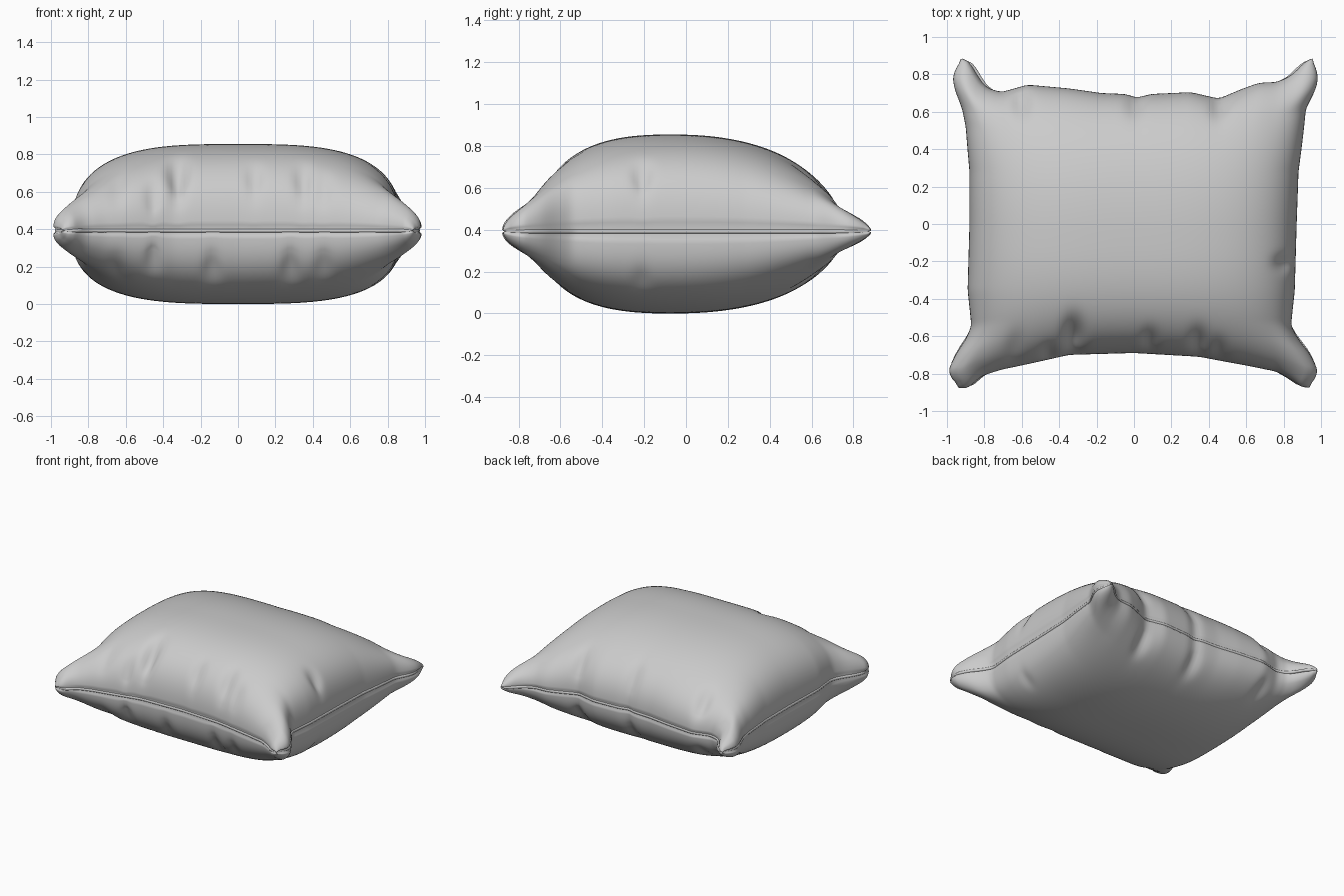
import bpy, bmesh, math

if "Cube" in bpy.data.objects:
    bpy.data.objects.remove(bpy.data.objects["Cube"])

N = 112          # grid cells per side of each pillow face
SEAM_Z = 0.392

# Outline half-widths: (position along the edge, distance from centre)
RIGHT = [(-1, .93), (-.95, .99), (-.88, .95), (-.8, .88), (-.73, .84), (-.5, .86), (0, .87),
         (.4, .88), (.7, .91), (.8, .92), (.9, .98), (.95, .985), (1, .95)]
LEFT = [(-1, .93), (-.95, 1.0), (-.88, .96), (-.8, .90), (-.73, .87), (-.5, .89), (0, .88),
        (.4, .88), (.7, .90), (.8, .92), (.9, .965), (.95, .97), (1, .92)]
FRONT = [(-1, .87), (-.97, .89), (-.9, .815), (-.8, .78), (-.6, .74), (-.4, .70), (0, .69),
         (.4, .71), (.7, .76), (.85, .79), (.93, .84), (.98, .885), (1, .87)]
BACK = [(-1, .88), (-.97, .89), (-.93, .80), (-.88, .73), (-.8, .705), (-.65, .745), (-.4, .725),
        (-.2, .70), (-.05, .695), (.02, .675), (.1, .695), (.35, .705), (.52, .67), (.65, .72),
        (.75, .755), (.85, .76), (.92, .80), (.97, .87), (1, .89)]

# Soft dents: (u, v, width u, width v, depth on top, depth below)
DENTS = [(-.37, -.86, .055, .13, .085, .0), (-.52, -.97, .04, .06, .05, .06),
         (.10, -.9, .045, .09, .04, .0), (.40, -.9, .05, .10, .05, .0),
         (-.16, -.93, .05, .08, .0, .05), (.32, -.93, .05, .09, .0, .06),
         (.52, -.94, .05, .08, .03, .04), (-.72, -.9, .05, .1, .02, .02),
         (.93, -.30, .06, .06, .05, .02), (-.68, .9, .05, .1, .04, .03),
         (.52, .92, .05, .10, .04, .05), (0, .93, .05, .1, .03, .04)]


def lerp(table, t):
    t = max(-1, min(1, t))
    for (a, p), (b, q) in zip(table, table[1:]):
        if t <= b:
            return p + (q - p) * (t - a) / (b - a)
    return table[-1][1]


def edge(table, t):
    return sum(lerp(table, t + d) for d in (-.02, 0, .02)) / 3


def pillow_point(u, v, side, rim=False):
    X = edge(RIGHT if u > 0 else LEFT, v)
    Y = edge(BACK if v > 0 else FRONT, u)
    x = u * (.87 + (X - .87) * abs(u) ** 5)
    y = v * (.70 + (Y - .70) * abs(v) ** 4)
    if rim:                                   # seam sinks between the two faces
        return (x * .98, y * .976, SEAM_Z)
    w = v + .11 * (1 - v * v)
    f = max(0, 1 - abs(u) ** 3.2) ** .35 * max(0, 1 - abs(w) ** 2.4) ** .40
    for du, dv, su, sv, top, low in DENTS:
        depth = top if side > 0 else low
        f -= 2 * depth * math.exp(-((u - du) / su) ** 2 - ((v - dv) / sv) ** 2) * min(1, f * 3)
    return (x, y, SEAM_Z + (.463 * f if side > 0 else -.392 * f))


# Pillow cover: two inflated faces sharing one seam
bm = bmesh.new()
steps = [math.sin(math.pi / 2 * (2 * i / N - 1)) for i in range(N + 1)]
rim_verts = {}


def make_vert(i, j, side):
    if i in (0, N) or j in (0, N):
        if (i, j) not in rim_verts:
            rim_verts[i, j] = bm.verts.new(pillow_point(steps[i], steps[j], 1, True))
        return rim_verts[i, j]
    return bm.verts.new(pillow_point(steps[i], steps[j], side))


for side in (1, -1):
    grid = [[make_vert(i, j, side) for j in range(N + 1)] for i in range(N + 1)]
    for i in range(N):
        for j in range(N):
            quad = [grid[i][j], grid[i + 1][j], grid[i + 1][j + 1], grid[i][j + 1]]
            bm.faces.new(quad if side > 0 else quad[::-1]).smooth = True
mesh = bpy.data.meshes.new("pillow_cover")
bm.to_mesh(mesh)
loop = ([(i, 0) for i in range(N)] + [(N, j) for j in range(N)]
        + [(i, N) for i in range(N, 0, -1)] + [(0, j) for j in range(N, 0, -1)])
path = [rim_verts[k].co.copy() for k in loop]
bm.free()
bpy.context.collection.objects.link(bpy.data.objects.new("pillow_cover", mesh))

# Seam piping around the rim
curve = bpy.data.curves.new("seam_piping", 'CURVE')
curve.dimensions = '3D'
curve.bevel_depth = .011
curve.bevel_resolution = 2
spline = curve.splines.new('POLY')
spline.points.add(len(path) - 1)
for p, co in zip(spline.points, path):
    p.co = (*co, 1)
spline.use_cyclic_u = True
bpy.context.collection.objects.link(bpy.data.objects.new("seam_piping", curve))
